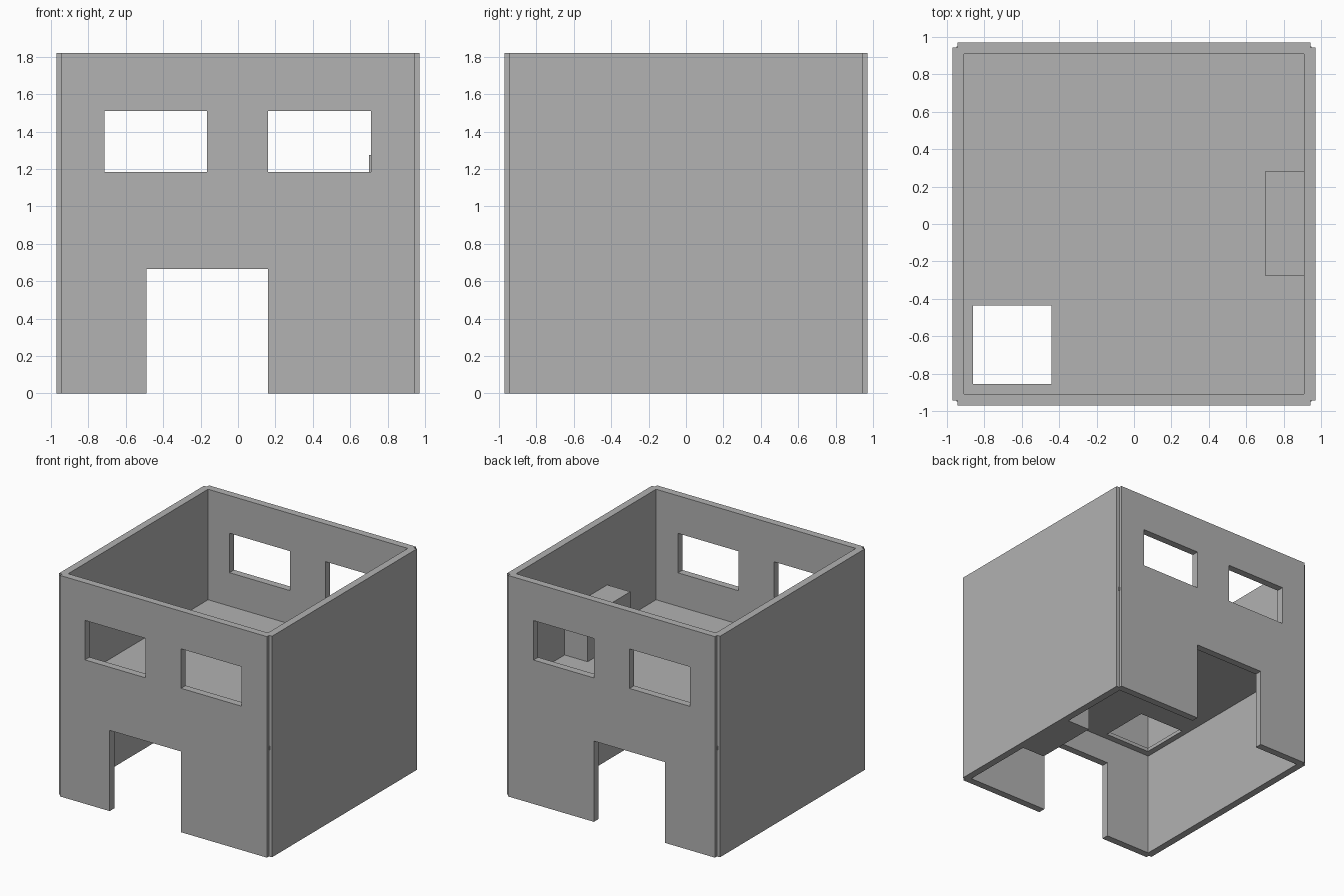
import bpy
from math import pi

cube = bpy.data.objects.get("Cube")
if cube:
    bpy.data.objects.remove(cube, do_unlink=True)

OUTER = 0.97       # outer wall face
INNER = 0.91       # inner wall face
HALF = 0.943       # half length of each wall, leaving notched corners
STOREY = 0.91
TOP = 2 * STOREY
MID = (OUTER + INNER) / 2
THICK = OUTER - INNER

grey = bpy.data.materials.new("plain grey")
grey.use_nodes = True
colour = (0.445, 0.445, 0.445, 1)
grey.diffuse_color = colour
grey.node_tree.nodes["Principled BSDF"].inputs["Base Color"].default_value = colour


def rect(x0, x1, y0, y1):
    return [(x0, y0), (x1, y0), (x1, y1), (x0, y1)]


def panel(name, loops, thickness, location, rotation=(0, 0, 0)):
    """Flat slab from an outline followed by any holes."""
    curve = bpy.data.curves.new(name, "CURVE")
    curve.dimensions = "2D"
    curve.fill_mode = "BOTH"
    curve.extrude = thickness / 2
    for loop in loops:
        spline = curve.splines.new("POLY")
        spline.points.add(len(loop) - 1)
        for point, (x, y) in zip(spline.points, loop):
            point.co = (x, y, 0, 1)
        spline.use_cyclic_u = True
    obj = bpy.data.objects.new(name, curve)
    bpy.context.collection.objects.link(obj)
    obj.location = location
    obj.rotation_euler = rotation
    bpy.ops.object.select_all(action="DESELECT")
    obj.select_set(True)
    bpy.context.view_layer.objects.active = obj
    bpy.ops.object.convert(target="MESH")
    obj = bpy.context.object
    obj.name = name
    obj.data.materials.clear()
    obj.data.materials.append(grey)
    for face in obj.data.polygons:
        face.use_smooth = False


def box(name, x, y, z):
    bpy.ops.mesh.primitive_cube_add(size=1, location=[sum(r) / 2 for r in (x, y, z)])
    obj = bpy.context.object
    obj.name = name
    obj.scale = [r[1] - r[0] for r in (x, y, z)]
    obj.data.materials.append(grey)


# Front and back walls: doorway notch and two windows
door_wall = [(-HALF, 0), (-0.49, 0), (-0.49, 0.665), (0.16, 0.665),
             (0.16, 0), (HALF, 0), (HALF, TOP), (-HALF, TOP)]
windows = [rect(-0.715, -0.165, 1.185, 1.51), rect(0.16, 0.71, 1.185, 1.51)]
for name, side in (("front_wall", -1), ("back_wall", 1)):
    panel(name, [door_wall] + windows, THICK, (0, side * MID, 0), (pi / 2, 0, 0))

# Plain side walls
for name, side in (("left_wall", 1), ("right_wall", -1)):
    panel(name, [rect(-HALF, HALF, 0, TOP)], THICK, (side * MID, 0, 0), (pi / 2, 0, pi / 2))

# Upper floor with a hatch opening
floor_half = 0.95
panel("upper_floor",
      [rect(-floor_half, floor_half, -floor_half, floor_half),
       rect(-0.86, -0.44, -0.855, -0.435)],
      0.03, (0, 0, STOREY - 0.015))

# A bench against the left wall on each storey
for name, base in (("lower_bench", 0), ("upper_bench", STOREY)):
    box(name, (0.70, INNER), (-0.275, 0.28), (base, base + 0.365))
